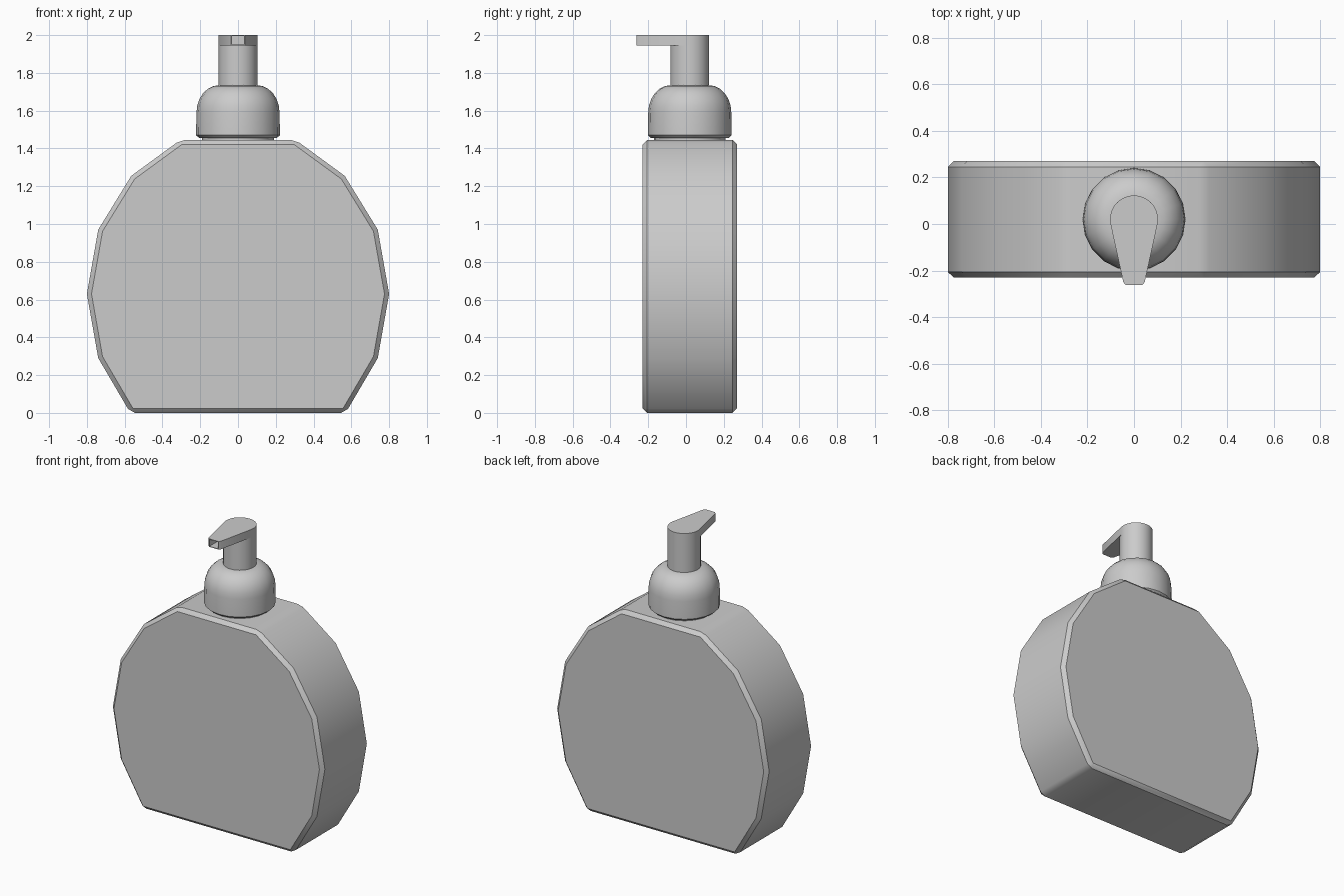
import bpy, bmesh, math

if "Cube" in bpy.data.objects:
    bpy.data.objects.remove(bpy.data.objects["Cube"], do_unlink=True)

CY = 0.02  # shared axis of bottle and pump

grey = bpy.data.materials.new("plain grey")
grey.use_nodes = True
grey.diffuse_color = (0.6, 0.6, 0.6, 1)
grey.node_tree.nodes["Principled BSDF"].inputs["Base Color"].default_value = (0.6, 0.6, 0.6, 1)


def finish(name, bm, angle=30):
    bmesh.ops.recalc_face_normals(bm, faces=bm.faces)
    mesh = bpy.data.meshes.new(name)
    bm.to_mesh(mesh)
    bm.free()
    mesh.materials.append(grey)
    obj = bpy.data.objects.new(name, mesh)
    bpy.context.collection.objects.link(obj)
    bpy.ops.object.select_all(action='DESELECT')
    obj.select_set(True)
    bpy.context.view_layer.objects.active = obj
    bpy.ops.object.shade_smooth_by_angle(angle=math.radians(angle))
    return obj


def prism(points, direction):
    """Extrude a closed outline along a direction."""
    bm = bmesh.new()
    face = bm.faces.new([bm.verts.new(p) for p in points])
    new = bmesh.ops.extrude_face_region(bm, geom=[face])["geom"]
    bmesh.ops.translate(bm, vec=direction, verts=[g for g in new if isinstance(g, bmesh.types.BMVert)])
    bmesh.ops.recalc_face_normals(bm, faces=bm.faces)
    return bm


def lathe(name, profile, sides):
    """Revolve (radius, z) points about the bottle axis."""
    bm = bmesh.new()
    rings = [[bm.verts.new((r * math.cos(math.tau * i / sides),
                            CY + r * math.sin(math.tau * i / sides), z))
              for i in range(sides)] for r, z in profile]
    for low, high in zip(rings, rings[1:]):
        for i in range(sides):
            j = (i + 1) % sides
            bm.faces.new((low[i], low[j], high[j], high[i]))
    bm.faces.new(rings[0])
    bm.faces.new(rings[-1])
    return finish(name, bm, 35)


# Flat faceted bottle, chamfered on its sharp edges
half = [(0.57, 0), (0.74, 0.29), (0.8, 0.63), (0.74, 0.97), (0.565, 1.255), (0.305, 1.445)]
outline = half + [(-x, z) for x, z in reversed(half)]
bm = prism([(x, CY - 0.25, z) for x, z in outline], (0, 0.5, 0))
sharp = [e for e in bm.edges if e.calc_face_angle() > math.radians(30)]
bmesh.ops.bevel(bm, geom=sharp, offset=0.024, segments=1, profile=0.5, affect='EDGES')
finish("bottle_body", bm)

# Short neck and domed collar
lathe("bottle_neck", [(0.19, 1.43), (0.19, 1.47)], 20)
dome = [(0.1 + 0.12 * math.cos(a), 1.59 + 0.145 * math.sin(a))
        for a in (math.pi / 2 * i / 6 for i in range(7))]
lathe("pump_collar", [(0.205, 1.455), (0.222, 1.47)] + dome, 20)

# Pump stem
lathe("pump_stem", [(0.103, 1.72), (0.103, 1.945)], 32)

# Tapered head: round at the back, narrowing to a spout at the front
arc = [(0.103 * math.cos(a), CY + 0.103 * math.sin(a), 1.945)
       for a in (math.radians(-12 + 204 * i / 18) for i in range(19))]
tip = [(-0.046, -0.25, 1.945), (-0.036, -0.262, 1.945),
       (0.036, -0.262, 1.945), (0.046, -0.25, 1.945)]
bm = prism(arc + tip, (0, 0, 0.055))

# Recessed spout opening
bm.faces.ensure_lookup_table()
mouth = min(bm.faces, key=lambda f: f.calc_center_median().y)
bmesh.ops.inset_region(bm, faces=[mouth], thickness=0.006)
hole = bmesh.ops.extrude_face_region(bm, geom=[mouth])["geom"]
bmesh.ops.translate(bm, vec=(0, 0.12, 0), verts=[g for g in hole if isinstance(g, bmesh.types.BMVert)])
bmesh.ops.delete(bm, geom=[mouth], context='FACES_ONLY') if mouth.is_valid else None
finish("pump_head_spout", bm)
